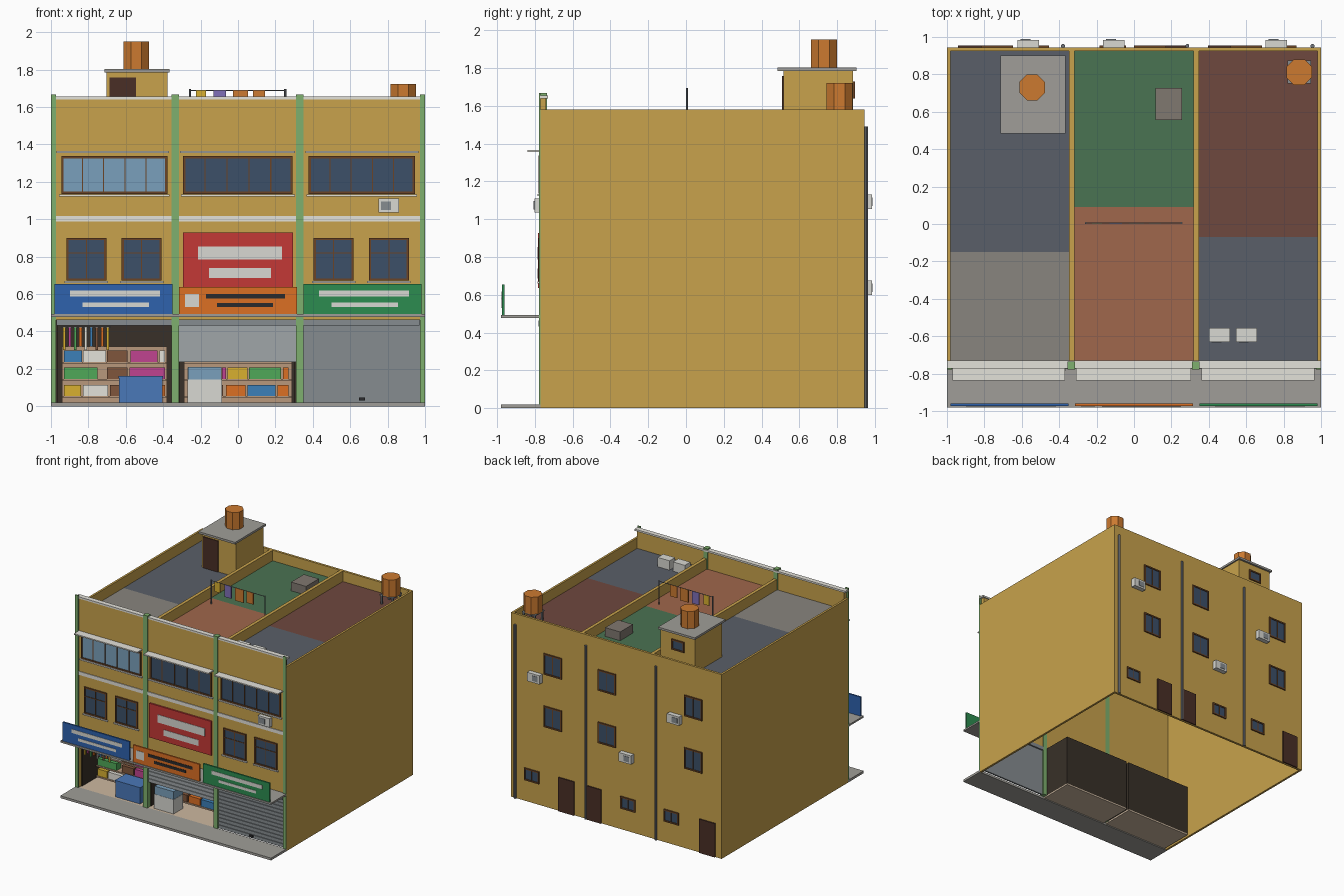
import bpy, math

if "Cube" in bpy.data.objects:
    bpy.data.objects.remove(bpy.data.objects["Cube"])


def srgb(h):
    out = []
    for i in (0, 2, 4):
        c = int(h[i:i + 2], 16) / 255
        out.append(c / 12.92 if c <= 0.04045 else ((c + 0.055) / 1.055) ** 2.4)
    return (*out, 1)


COL = dict(wall="C8A24C", green="7FB06E", white="D8D8D2", cream="E4E2DA", grey="A09E98", dgrey="5C6068",
           brown="6B4426", door="4A2F26", glass="3C5068", pane="7AA0BC", dark="383028", tan="B8987C",
           beige="CDB8A0", steel="A0A6A8", steel2="868C90", slate="5A5F68", stone="88857E", moss="4A7352",
           terra="A0674C", maroon="6E483E", tank="CC7A30", red="C43836", blue="2E62AE", orange="DC7024",
           sgreen="2C8C50", fridge="4A78B8", yellow="D8B030", pink="C04490", sky="3C80B8", leaf="50A858",
           choc="80563C", purple="8070B8", black="2A2A2C", box="807870", pipe="70747A")
MATS = {}


def mat(name):
    if name not in MATS:
        m = bpy.data.materials.new(name)
        m.diffuse_color = srgb(COL[name])
        m.use_nodes = True
        m.node_tree.nodes["Principled BSDF"].inputs["Base Color"].default_value = m.diffuse_color
        MATS[name] = m
    return MATS[name]


def finish(ob, name, col):
    ob.name = name
    ob.data.materials.append(mat(col))
    return ob


def box(name, x0, x1, y0, y1, z0, z1, col):
    bpy.ops.mesh.primitive_cube_add(size=1, location=((x0 + x1) / 2, (y0 + y1) / 2, (z0 + z1) / 2))
    ob = bpy.context.object
    ob.scale = (x1 - x0, y1 - y0, z1 - z0)
    bpy.ops.object.transform_apply(location=False, rotation=False)
    return finish(ob, name, col)


def cyl(name, x, y, z0, z1, r, col, n=8):
    bpy.ops.mesh.primitive_cylinder_add(vertices=n, radius=r, depth=z1 - z0, location=(x, y, (z0 + z1) / 2),
                                        rotation=(0, 0, math.pi / n))
    return finish(bpy.context.object, name, col)


def window(name, x0, x1, z0, z1, y, s, cols, rows, glass="glass"):
    """Frame bars and glass on a wall at y; s = -1 faces front, 1 faces back."""
    def bar(part, a, b, c, d, d0, d1, col):
        box(name + part, a, b, min(y + s * d0, y + s * d1), max(y + s * d0, y + s * d1), c, d, col)
    f = 0.012
    bar("_glass", x0 + f, x1 - f, z0 + f, z1 - f, -0.002, 0.004, glass)
    bar("_frame_bottom", x0, x1, z0, z0 + f, -0.002, 0.01, "brown")
    bar("_frame_top", x0, x1, z1 - f, z1, -0.002, 0.01, "brown")
    for x in (x0, x1 - f):
        bar("_frame_side", x, x + f, z0 + f, z1 - f, -0.002, 0.01, "brown")
    for i in range(1, cols):
        x = x0 + (x1 - x0) * i / cols
        bar("_mullion", x - 0.003, x + 0.003, z0 + f, z1 - f, 0.003, 0.008, "brown")
    for i in range(1, rows):
        z = z0 + (z1 - z0) * (i / rows if rows != 2 else 0.65)
        bar("_transom", x0 + f, x1 - f, z - 0.003, z + 0.003, 0.003, 0.008, "brown")


def ac_unit(name, x0, x1, y0, y1, z0, z1, s):
    box(name, x0, x1, y0, y1, z0, z1, "white")
    yf = y0 if s < 0 else y1
    w, h = x1 - x0, z1 - z0
    box(name + "_grille", x0 + w * 0.14, x0 + w * 0.6, yf - 0.003, yf + 0.003, z0 + h * 0.2, z1 - h * 0.2, "steel2")


# Outer shell, open underneath
F, B, T = -0.77, 0.945, 1.58
box("left_wall", -1, -0.982, F, B, 0, T, "wall")
box("right_wall", 0.982, 1, F, B, 0, T, "wall")
box("back_wall", -0.982, 0.982, B - 0.02, B, 0, T, "wall")
box("front_wall", -0.982, 0.982, F, F + 0.03, 0.46, 1.645, "wall")
box("front_parapet_cap", -1, 1, -0.772, -0.73, 1.64, 1.655, "cream")
for x in (-0.333, 0.333):
    box("roof_party_wall", x - 0.014, x + 0.014, -0.74, B - 0.02, 1.47, T, "wall")
for x0, x1 in ((-1, -0.972), (-0.355, -0.315), (0.31, 0.35), (0.972, 1)):
    box("pilaster", x0, x1, -0.778, F if abs(x0 + x1) > 1 else -0.735, 0.02, 1.667, "green")

# Roof decks: left, middle, right, each in two colours
for x0, x1, ym, front, back in ((-0.982, -0.347, -0.15, "stone", "slate"), (-0.319, 0.319, 0.09, "terra", "moss"),
                                (0.347, 0.982, -0.07, "slate", "maroon")):
    box("roof_front_deck", x0, x1, -0.74, ym, 1.47, 1.49, front)
    box("roof_back_deck", x0, x1, ym, B - 0.02, 1.47, 1.49, back)

# Pavement, canopy, cornice
box("pavement", -1, 1, -0.98, F, 0, 0.02, "grey")
box("canopy", -1, 1, -0.98, F, 0.477, 0.492, "grey")
box("cornice", -0.972, 0.972, -0.776, F, 0.988, 1.018, "cream")

# Upper windows with hood and sill
for x0, x1, hx0, hx1, g in ((-0.945, -0.378, -0.97, -0.37, "pane"), (-0.293, 0.292, -0.31, 0.305, "glass"),
                            (0.378, 0.945, 0.36, 0.965, "glass")):
    window("upper_window", x0, x1, 1.135, 1.337, F, -1, 5, 1, g)
    box("window_hood", hx0, hx1, -0.838, F, 1.355, 1.365, "cream")
    box("upper_sill", x0 - 0.012, x1 + 0.012, -0.785, F, 1.122, 1.133, "cream")
for x0 in (-0.917, -0.622, 0.405, 0.7):
    window("middle_window", x0, x0 + 0.213, 0.672, 0.9, F, -1, 2, 2)
    box("middle_sill", x0 - 0.01, x0 + 0.223, -0.785, F, 0.66, 0.67, "cream")
ac_unit("front_ac", 0.75, 0.862, -0.803, F, 1.035, 1.11, -1)

# Sign boards with plain bars
def sign(name, x0, x1, z0, z1, y, col, bars):
    box(name, x0, x1, y, y + 0.014, z0, z1, col)
    for a, b, c, d, bc in bars:
        box(name + "_bar", a, b, y - 0.003, y + 0.002, c, d, bc)


sign("red_panel", -0.294, 0.294, 0.635, 0.928, -0.784, "red",
     ((-0.214, 0.235, 0.786, 0.853, "white"), (-0.155, 0.176, 0.687, 0.738, "white")))
sign("orange_sign", -0.315, 0.315, 0.492, 0.638, -0.974, "orange",
     ((-0.283, -0.208, 0.53, 0.6, "white"), (-0.171, 0.251, 0.575, 0.6, "black"), (-0.112, 0.187, 0.53, 0.553, "black")))
for name, x, col in (("blue_sign", -0.982, "blue"), ("green_sign", 0.349, "sgreen")):
    sign(name, x, x + 0.633, 0.492, 0.655, -0.974, col,
         ((x + 0.084, x + 0.565, 0.586, 0.618, "white"), (x + 0.15, x + 0.506, 0.532, 0.556, "white")))

# Shop rooms
for x0, x1 in ((-0.972, -0.345), (-0.322, 0.312)):
    box("shop_back_wall", x0, x1, -0.49, -0.478, 0.02, 0.45, "dark")
    box("shop_ceiling", x0, x1, -0.74, -0.478, 0.45, 0.46, "dark")
    box("shop_floor", x0, x1, F, -0.478, 0.008, 0.02, "beige")
    for x in (x0, x1 - 0.01):
        box("shop_side_wall", x, x + 0.01, -0.735, -0.49, 0.02, 0.45, "dark")
for x0, x1 in ((-0.97, -0.355), (-0.315, 0.31), (0.35, 0.97)):
    box("shutter_housing", x0, x1, -0.782, -0.735, 0.433, 0.465, "steel2")

# Shelves with goods: three rows of (start, end, colour)
def shelf(x0, x1, rows):
    box("shelf_back", x0, x1, -0.51, -0.49, 0.02, 0.32, "tan")
    for z, goods in zip((0.238, 0.147, 0.056), rows):
        box("shelf_board", x0, x1, -0.58, -0.51, z - 0.012, z, "tan")
        for a, b, col in goods:
            box("goods", a, b, -0.575, -0.515, z, z + 0.059, col)


shelf(-0.94, -0.38, (
    ((-0.93, -0.835, "sky"), (-0.83, -0.705, "cream"), (-0.7, -0.59, "choc"), (-0.575, -0.43, "pink"), (-0.42, -0.39, "cream")),
    ((-0.93, -0.75, "leaf"), (-0.7, -0.59, "choc"), (-0.58, -0.39, "pink")),
    ((-0.93, -0.84, "yellow"), (-0.83, -0.695, "cream"), (-0.685, -0.5, "choc"), (-0.47, -0.39, "orange"))))
shelf(-0.29, 0.29, (
    ((-0.27, -0.1, "sky"), (-0.08, 0.1, "pink"), (0.12, 0.27, "cream")),
    ((-0.27, -0.1, "cream"), (-0.085, -0.065, "pink"), (-0.055, 0.05, "yellow"), (0.06, 0.23, "leaf"), (0.24, 0.27, "orange")),
    ((-0.27, -0.08, "choc"), (-0.065, 0.04, "orange"), (0.05, 0.2, "sky"), (0.21, 0.27, "orange"))))
for i, c in enumerate(("yellow", "pink", "leaf", "orange", "cream", "sky", "choc", "orange", "yellow")):
    x = -0.936 + i * 0.029
    box("hanging_packet", x, x + 0.014, -0.75, -0.742, 0.3 + 0.02 * (i % 2), 0.42, c)
box("packet_rail", -0.95, -0.68, -0.75, -0.742, 0.42, 0.426, "steel2")
box("chest_freezer", -0.636, -0.405, -0.75, -0.61, 0.02, 0.15, "fridge")
box("freezer_lid", -0.64, -0.4, -0.755, -0.605, 0.15, 0.163, "fridge")
box("drinks_cooler", -0.27, -0.086, -0.75, -0.62, 0.02, 0.142, "white")
box("cooler_glass", -0.268, -0.088, -0.748, -0.622, 0.142, 0.21, "pane")

# Roller shutters made of slats
for x0, x1, z0, col in ((-0.315, 0.31, 0.238, "steel"), (0.35, 0.982, 0.02, "steel2")):
    box("shutter_back", x0, x1, -0.756, -0.748, z0, 0.46, col)
    n = round((0.433 - z0) / 0.032)
    h = (0.433 - z0) / n
    for i in range(n):
        box("shutter_slat", x0, x1, -0.763, -0.755, z0 + i * h, z0 + (i + 0.88) * h, col)
box("shutter_handle", 0.647, 0.68, -0.772, -0.762, 0.03, 0.048, "black")

# Back wall: windows, doors, air units, drain pipes
for x in (0.6, 0.086, -0.733):
    for z in (0.775, 1.225):
        window("back_window", x - 0.085, x + 0.085, z - 0.09, z + 0.09, B, 1, 2, 1)
for x in (0.8, -0.114, -0.524):
    window("small_back_window", x - 0.07, x + 0.07, 0.18, 0.285, B, 1, 2, 1)
for x in (0.47, 0.215, -0.867):
    box("back_door", x - 0.075, x + 0.075, B - 0.002, B + 0.01, 0, 0.29, "door")
for x, z in ((0.76, 1.055), (-0.108, 0.6), (-0.565, 1.055)):
    ac_unit("back_ac", x - 0.058, x + 0.058, B, 0.985, z, z + 0.075, 1)
for x in (0.955, 0.285, -0.38):
    cyl("drain_pipe", x, B + 0.007, 0, 1.49, 0.011, "pipe")

# Stair tower and water tank
box("stair_tower", -0.703, -0.378, 0.515, 0.885, 1.49, 1.785, "wall")
box("tower_roof", -0.715, -0.367, 0.485, 0.902, 1.785, 1.803, "grey")
box("tower_door", -0.687, -0.545, 0.508, 0.52, 1.49, 1.757, "door")
window("tower_window", -0.605, -0.485, 1.64, 1.73, 0.885, 1, 1, 1)
cyl("tower_tank", -0.545, 0.73, 1.803, 1.95, 0.074, "tank")

# Second tank on a stand
cyl("corner_tank", 0.883, 0.812, 1.575, 1.722, 0.074, "tank")
box("tank_stand_top", 0.82, 0.946, 0.75, 0.874, 1.565, 1.575, "steel2")
for x in (0.825, 0.929):
    for y in (0.755, 0.857):
        box("tank_stand_leg", x, x + 0.012, y, y + 0.012, 1.49, 1.565, "pipe")

# Roof clutter and washing line
box("roof_hatch", 0.115, 0.257, 0.555, 0.728, 1.49, 1.565, "box")
for x in (0.4, 0.545):
    ac_unit("roof_ac", x, x + 0.112, -0.63, -0.555, 1.49, 1.57, -1)
for x in (-0.257, 0.253):
    cyl("line_post", x, 0.005, 1.49, 1.695, 0.006, "pipe", 6)
box("washing_line", -0.257, 0.253, 0.003, 0.007, 1.686, 1.69, "pipe")
for x0, x1, z, c in ((-0.225, -0.17, 1.605, "yellow"), (-0.13, -0.065, 1.585, "purple"),
                     (-0.027, 0.053, 1.58, "tank"), (0.08, 0.144, 1.59, "tank")):
    box("laundry", x0, x1, 0.001, 0.009, z, 1.688, c)
